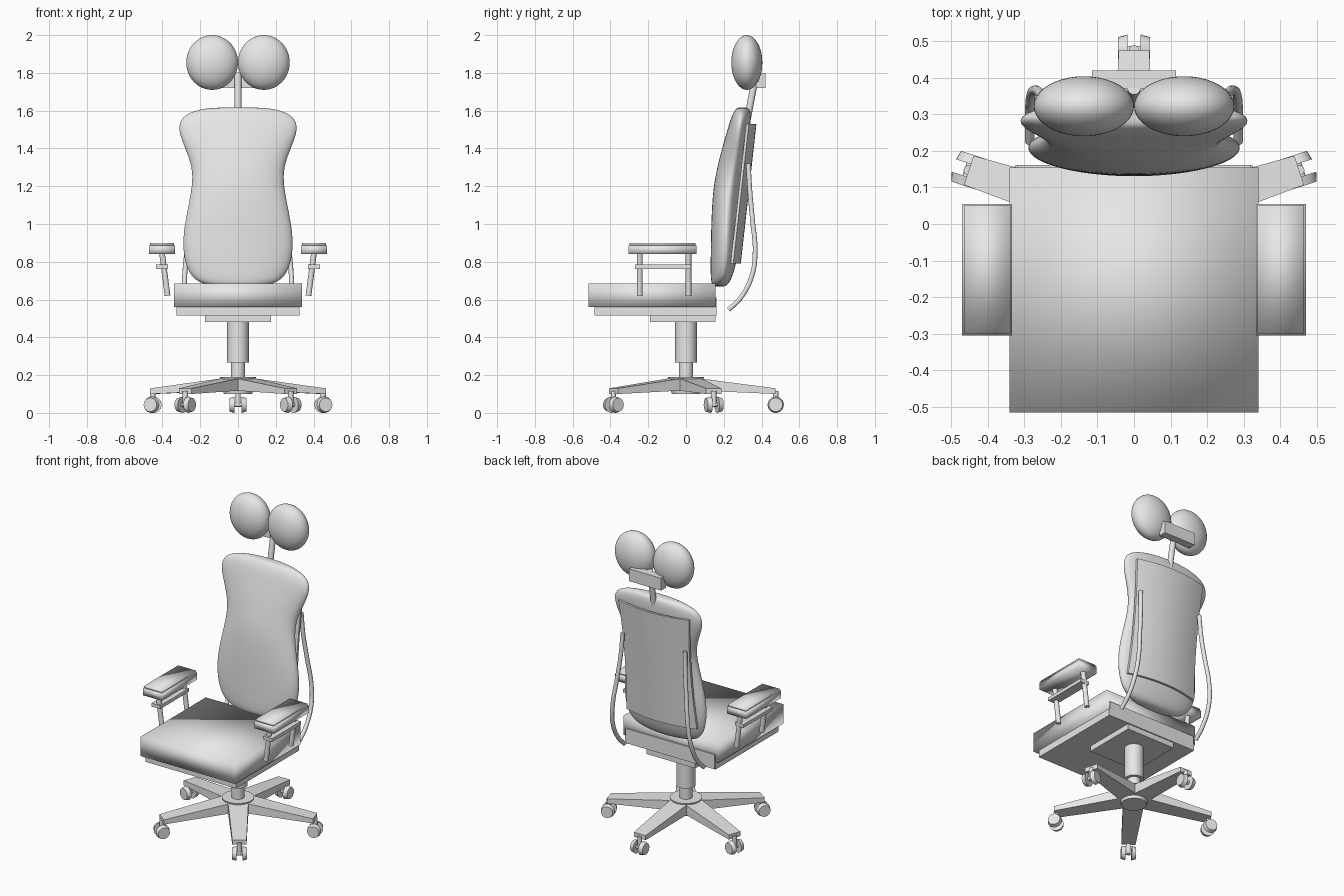
import bpy, bmesh, math
from mathutils import Matrix, Vector

if "Cube" in bpy.data.objects:
    bpy.data.objects.remove(bpy.data.objects["Cube"])

GREY = (0.8, 0.8, 0.8, 1)
grey = bpy.data.materials.new("light_grey")
grey.use_nodes = True
grey.diffuse_color = GREY
grey.node_tree.nodes["Principled BSDF"].inputs["Base Color"].default_value = GREY


def finish(name, bm, smooth=None):
    """Turn a bmesh into an object; smooth is an angle in degrees."""
    bmesh.ops.recalc_face_normals(bm, faces=bm.faces[:])
    mesh = bpy.data.meshes.new(name)
    bm.to_mesh(mesh)
    bm.free()
    mesh.materials.append(grey)
    ob = bpy.data.objects.new(name, mesh)
    bpy.context.collection.objects.link(ob)
    if smooth:
        bpy.ops.object.select_all(action='DESELECT')
        ob.select_set(True)
        bpy.context.view_layer.objects.active = ob
        bpy.ops.object.shade_smooth_by_angle(angle=math.radians(smooth))
    return ob


def box(name, x, y, z, smooth=None):
    bm = bmesh.new()
    bmesh.ops.create_cube(bm, size=1)
    for v in bm.verts:
        v.co = [lo + (c + 0.5) * (hi - lo) for c, (lo, hi) in zip(v.co, (x, y, z))]
    return finish(name, bm, smooth)


def rod(name, a, b, r, r2=None, sides=24):
    """Cylinder or cone running from point a to point b."""
    a, b = Vector(a), Vector(b)
    turn = (b - a).to_track_quat('Z', 'Y').to_matrix().to_4x4()
    bm = bmesh.new()
    bmesh.ops.create_cone(bm, cap_ends=True, segments=sides, radius1=r,
                          radius2=r if r2 is None else r2, depth=(b - a).length,
                          matrix=Matrix.Translation((a + b) / 2) @ turn)
    return finish(name, bm, 40)


def loft(name, rings, smooth=None):
    """Skin a list of equal-length closed rings and cap both ends."""
    bm = bmesh.new()
    rows = [[bm.verts.new(p) for p in ring] for ring in rings]
    n = len(rows[0])
    for low, high in zip(rows, rows[1:]):
        for i in range(n):
            j = (i + 1) % n
            bm.faces.new((low[i], low[j], high[j], high[i]))
    bm.faces.new(rows[0])
    bm.faces.new(rows[-1])
    return finish(name, bm, smooth)


# Seat and the plates below it
box("seat_cushion", (-0.34, 0.34), (-0.515, 0.155), (0.56, 0.685), 180)
box("seat_pan", (-0.325, 0.325), (-0.485, 0.16), (0.515, 0.56))
box("seat_rear_bar", (-0.32, 0.32), (0.10, 0.162), (0.515, 0.61))
box("tilt_plate", (-0.175, 0.175), (-0.19, 0.155), (0.48, 0.515))

# Backrest cushion: height, half width, front y, back y, side edge y
sections = [
    (0.668, 0.10, 0.15, 0.205, 0.18), (0.682, 0.19, 0.135, 0.225, 0.185),
    (0.72, 0.25, 0.13, 0.245, 0.20), (0.80, 0.285, 0.13, 0.27, 0.205),
    (0.92, 0.296, 0.132, 0.28, 0.21), (1.06, 0.272, 0.135, 0.285, 0.215),
    (1.20, 0.242, 0.145, 0.295, 0.23), (1.30, 0.242, 0.165, 0.31, 0.25),
    (1.40, 0.28, 0.19, 0.33, 0.27), (1.50, 0.322, 0.22, 0.34, 0.28),
    (1.57, 0.30, 0.24, 0.345, 0.29), (1.605, 0.22, 0.26, 0.34, 0.295),
    (1.618, 0.12, 0.275, 0.325, 0.30)]
rings = []
for z, w, front, back, edge in sections:
    ring = []
    for i in range(32):
        t = math.tau * i / 32
        reach = (back if math.sin(t) > 0 else front) - edge
        ring.append((w * math.cos(t), edge + reach * abs(math.sin(t)), z))
    rings.append(ring)
cushion = loft("backrest_cushion", rings, 180)
cushion.modifiers.new("round", 'SUBSURF').levels = 2
cushion.modifiers["round"].render_levels = 2

# Curved rear shell, bowed backwards and slightly narrower at the waist
rings = []
for k in range(9):
    f = k / 8
    w = 0.237 + 0.016 * (2 * f - 1) ** 2
    y = 0.29 + 0.083 * f
    us = [i / 8 - 1 for i in range(17)]
    outer = [(w * u, y - 0.04 * u * u, 0.79 + 0.74 * f) for u in us]
    inner = [(px, py - 0.014, pz) for px, py, pz in reversed(outer)]
    rings.append(outer + inner)
loft("back_shell", rings, 40)

# Headrest
rod("headrest_stem", (0, 0.322, 1.54), (0, 0.372, 1.80), 0.018)
box("headrest_bracket", (-0.115, 0.115), (0.37, 0.42), (1.72, 1.80))

# Mirrored parts: headrest pads, back rods and arms
for side, s in (("left", 1), ("right", -1)):
    bm = bmesh.new()
    bmesh.ops.create_uvsphere(bm, u_segments=40, v_segments=24, radius=1)
    bmesh.ops.scale(bm, vec=(0.137, 0.082, 0.145), verts=bm.verts[:])
    bmesh.ops.translate(bm, vec=(0.137 * s, 0.322, 1.855), verts=bm.verts[:])
    finish(side + "_headrest_pad", bm, 180)

    curve = bpy.data.curves.new(side + "_back_rod", 'CURVE')
    curve.dimensions = '3D'
    curve.bevel_depth = 0.013
    curve.bevel_resolution = 3
    curve.use_fill_caps = True
    path = [(0.285, 0.225, 0.545), (0.285, 0.29, 0.61), (0.282, 0.35, 0.73),
            (0.27, 0.366, 0.86), (0.25, 0.352, 1.02), (0.232, 0.338, 1.18),
            (0.224, 0.33, 1.32)]
    spline = curve.splines.new('BEZIER')
    spline.bezier_points.add(len(path) - 1)
    for point, (x, y, z) in zip(spline.bezier_points, path):
        point.co = (x * s, y, z)
        point.handle_left_type = point.handle_right_type = 'AUTO'
    curve.materials.append(grey)
    bpy.context.collection.objects.link(bpy.data.objects.new(curve.name, curve))

    def span(lo, hi):
        return tuple(sorted((lo * s, hi * s)))

    box(side + "_arm_pad", span(0.333, 0.47), (-0.305, 0.055), (0.84, 0.887), 180)
    box(side + "_arm_pad_top", span(0.338, 0.465), (-0.30, 0.05), (0.887, 0.90), 180)
    box(side + "_arm_rail", span(0.37, 0.433), (-0.27, 0.027), (0.763, 0.785))
    for end, y in (("front", -0.245), ("rear", 0.013)):
        rod(f"{side}_{end}_arm_post", (0.373 * s, y, 0.62), (0.402 * s, y, 0.845), 0.015)

# Gas column and hub
rod("column_sleeve", (0, 0, 0.268), (0, 0, 0.485), 0.057, sides=32)
rod("column_piston", (0, 0, 0.17), (0, 0, 0.27), 0.038, sides=32)
rod("base_hub", (0, 0, 0.10), (0, 0, 0.19), 0.075, 0.095, sides=32)

# Five tapered legs, each with a twin-wheel caster
for k in range(5):
    spin = Matrix.Rotation(math.tau * k / 5, 3, 'Z')
    rings = []
    for y, w, low, high in ((0.03, 0.062, 0.12, 0.188), (0.475, 0.042, 0.10, 0.13)):
        ring = [(-w, y, low), (w, y, low), (w, y, high), (-w, y, high)]
        rings.append([spin @ Vector(p) for p in ring])
    loft(f"base_leg_{k + 1}", rings)
    rod(f"caster_stem_{k + 1}", spin @ Vector((0, 0.475, 0.035)),
        spin @ Vector((0, 0.475, 0.115)), 0.014)
    rod(f"caster_axle_{k + 1}", spin @ Vector((-0.03, 0.475, 0.044)),
        spin @ Vector((0.03, 0.475, 0.044)), 0.012)
    for side, s in (("left", 1), ("right", -1)):
        rod(f"caster_wheel_{k + 1}_{side}", spin @ Vector((0.018 * s, 0.475, 0.043)),
            spin @ Vector((0.044 * s, 0.475, 0.043)), 0.043, 0.036)
